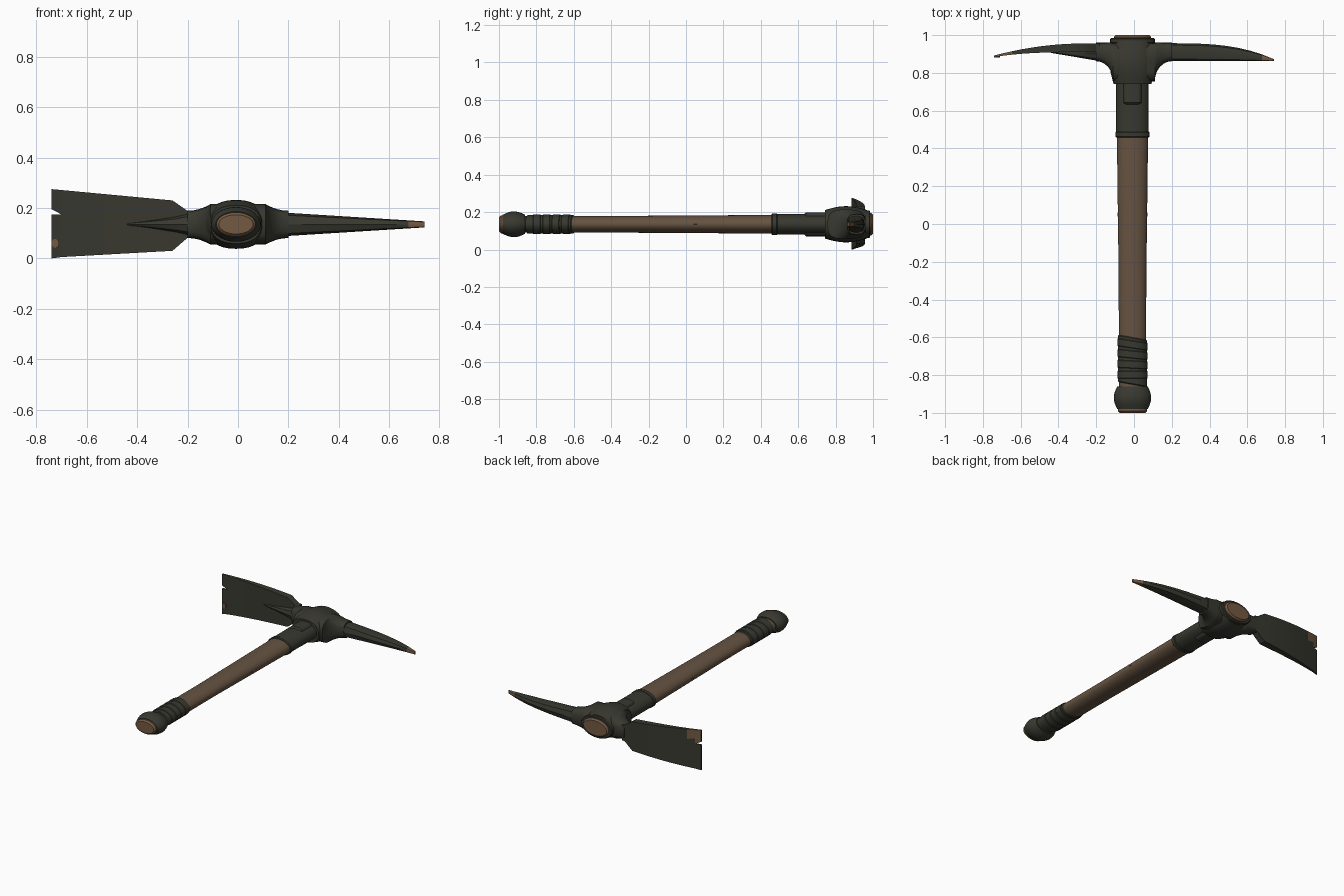
import bpy
import bmesh
from math import cos, sin, pi, tau, copysign
from mathutils import Vector

if "Cube" in bpy.data.objects:
    bpy.data.objects.remove(bpy.data.objects["Cube"])

# Handle axis
AXIS_X, AXIS_Z = -0.008, 0.135


def material(name, rgb):
    mat = bpy.data.materials.new(name)
    mat.use_nodes = True
    mat.diffuse_color = (*rgb, 1)
    bsdf = next(n for n in mat.node_tree.nodes if n.type == "BSDF_PRINCIPLED")
    bsdf.inputs["Base Color"].default_value = (*rgb, 1)
    bsdf.inputs["Roughness"].default_value = 0.8
    return mat


IRON = material("dark iron", (0.04, 0.04, 0.03))
WOOD = material("handle wood", (0.13, 0.086, 0.053))
WORN = material("worn brown", (0.17, 0.1, 0.055))


def mix(start, end, t):
    return start + (end - start) * t


def steps(count):
    return [i / count for i in range(count + 1)]


def oval(radius_a, radius_b, power, count):
    """Points of a superellipse."""
    points = []
    for i in range(count):
        c, s = cos(tau * i / count), sin(tau * i / count)
        points.append((copysign(abs(c) ** (2 / power), c) * radius_a,
                       copysign(abs(s) ** (2 / power), s) * radius_b))
    return points


def ring_y(y, rx, rz, power=2, tilt=0):
    """Cross-section of a part that runs along the handle."""
    return [Vector((AXIS_X + a, y + tilt * a, AXIS_Z + b))
            for a, b in oval(rx, rz, power, 32)]


def ring_x(x, front, back, half_height, power=3, count=16):
    """Cross-section of a part that runs along the arms."""
    middle = (front + back) / 2
    return [Vector((x, middle + a, AXIS_Z + b))
            for a, b in oval(back - middle, half_height, power, count)]


def loft(name, rings, mat, worn_rule=None):
    """Skin a row of rings, cap the ends and colour faces by a rule."""
    bm = bmesh.new()
    rows = [[bm.verts.new(p) for p in ring] for ring in rings]
    for a, b in zip(rows, rows[1:]):
        for i in range(len(a)):
            bm.faces.new((a[i - 1], a[i], b[i], b[i - 1]))
    bm.faces.new(rows[0])
    bm.faces.new(rows[-1])
    bmesh.ops.recalc_face_normals(bm, faces=bm.faces)
    mesh = bpy.data.meshes.new(name)
    mesh.materials.append(mat)
    if worn_rule:
        mesh.materials.append(WORN)
        for face in bm.faces:
            face.material_index = int(worn_rule(face.calc_center_median(), face.normal))
    bm.to_mesh(mesh)
    bm.free()
    obj = bpy.data.objects.new(name, mesh)
    bpy.context.collection.objects.link(obj)
    bpy.ops.object.select_all(action="DESELECT")
    obj.select_set(True)
    bpy.context.view_layer.objects.active = obj
    bpy.ops.object.shade_smooth_by_angle(angle=0.55)


def sleeve(name, start, end, rx, rz, mat, bevel=0.005, power=2, tilt=0):
    """Oval band around the handle axis with bevelled ends."""
    loft(name, [ring_y(start, rx - bevel, rz - bevel, power, tilt),
                ring_y(start + bevel, rx, rz, power, tilt),
                ring_y(end - bevel, rx, rz, power, tilt),
                ring_y(end, rx - bevel, rz - bevel, power, tilt)], mat)


def bulge(name, start, end, rx, rz, swell, mat, power=2):
    """Barrel shape around the handle axis."""
    rings = []
    for t in steps(8):
        grow = swell * sin(pi * t)
        rings.append(ring_y(mix(start, end, t), rx + grow, rz + grow, power))
    loft(name, rings, mat)


# Wooden handle, wider towards the head
loft("handle", [ring_y(-0.9, 0.072, 0.045), ring_y(-0.3, 0.073, 0.045),
                ring_y(0.5, 0.083, 0.05)], WOOD)
sleeve("handle_knot", 0.04, 0.06, 0.079, 0.006, IRON, bevel=0.001)

# Lower grip with slanted wraps
sleeve("grip_sleeve", -0.85, -0.6, 0.077, 0.05, IRON, tilt=-0.18)
for k in range(4):
    start = mix(-0.82, -0.66, k / 3)
    sleeve(f"grip_wrap_{k + 1}", start, start + 0.045, 0.08, 0.053, IRON,
           tilt=-0.05 * k)

# Pommel with bare wood end
bulge("pommel", -0.86, -0.98, 0.081, 0.051, 0.018, IRON)
sleeve("pommel_end", -1, -0.9, 0.078, 0.048, WORN, bevel=0.01)

# Upper collar, its lower rim and the tongue of the head
sleeve("collar", 0.47, 0.77, 0.086, 0.055, IRON, bevel=0.002)
sleeve("collar_rim", 0.457, 0.49, 0.09, 0.058, IRON)
sleeve("collar_tongue", 0.622, 0.78, 0.052, 0.064, IRON, bevel=0.02, power=4)

# Eye of the head around the handle, with rim and wood end
bulge("head_eye", 0.742, 0.968, 0.1, 0.076, 0.021, IRON, power=2.3)
sleeve("eye_rim", 0.955, 0.985, 0.118, 0.074, IRON)
sleeve("handle_top", 0.95, 1, 0.098, 0.06, WORN, bevel=0.01)

# Shoulders flaring out to both arms in a quarter arc
shoulders = []
for t in steps(6):
    s, c = sin(pi / 2 * t), cos(pi / 2 * t)
    shoulders.append((0.2 - 0.09 * s, 0.755 + 0.107 * c, 0.96, 0.054 + 0.026 * s * s))
mirrored = [(-x, *rest) for x, *rest in shoulders]
loft("head_shoulders", [ring_x(*s) for s in mirrored + shoulders[::-1]], IRON)

# Pick arm, curving down to a worn point
loft("pick_arm",
     [ring_x(mix(0.18, 0.74, t), 0.862, 0.957 - 0.084 * t ** 3, mix(0.047, 0.012, t),
             power=2.8, count=8) for t in steps(9)],
     IRON, lambda centre, normal: centre.x > 0.675)


# Broad blade, split at the chipped cutting edge
def blade_ring(t, low=None, high=None):
    """Blade section at t, from the shoulder to the cutting edge."""
    bottom = mix(0.03, 0.003, t) if low is None else low
    top = mix(0.23, 0.275, t) if high is None else high
    front, back = 0.91 - 0.026 * t ** 3, 0.956 - 0.064 * t ** 2
    split = mix(bottom, top, mix(0.5, 0.8, t))
    x = mix(-0.26, -0.74, t)
    return [Vector((x, front, z)) for z in (bottom, split, top)] + [
        Vector((x, back, z)) for z in (top, split, bottom)]


def worn_corner(centre, normal):
    return centre.x < -0.65 and centre.z > 0.2 and (normal.y > 0.3 or normal.z > 0.5)


CHIP = 0.92
neck = [blade_ring(t, low=0.08, high=0.19) for t in (-0.16, -0.12)]
loft("blade", neck + [blade_ring(CHIP * t) for t in steps(8)], IRON, worn_corner)
loft("blade_upper_tip", [blade_ring(CHIP, low=0.175), blade_ring(1, low=0.195)],
     IRON, worn_corner)
loft("blade_lower_tip", [blade_ring(CHIP, high=0.175), blade_ring(1, low=0, high=0.175)], IRON)

# Worn spot on the front of the cutting edge
loft("blade_worn_spot", [[Vector((-0.725 + a, y, 0.06 + b))
                          for a, b in oval(0.015, 0.018, 2, 12)]
                         for y in (0.881, 0.889)], WORN)

# Stiffening rib on the front of the blade
loft("blade_rib",
     [ring_x(mix(-0.18, -0.44, t), mix(0.862, 0.906, t), 0.94, mix(0.046, 0.005, t ** 0.7),
             power=2.2, count=8) for t in steps(4)], IRON)
